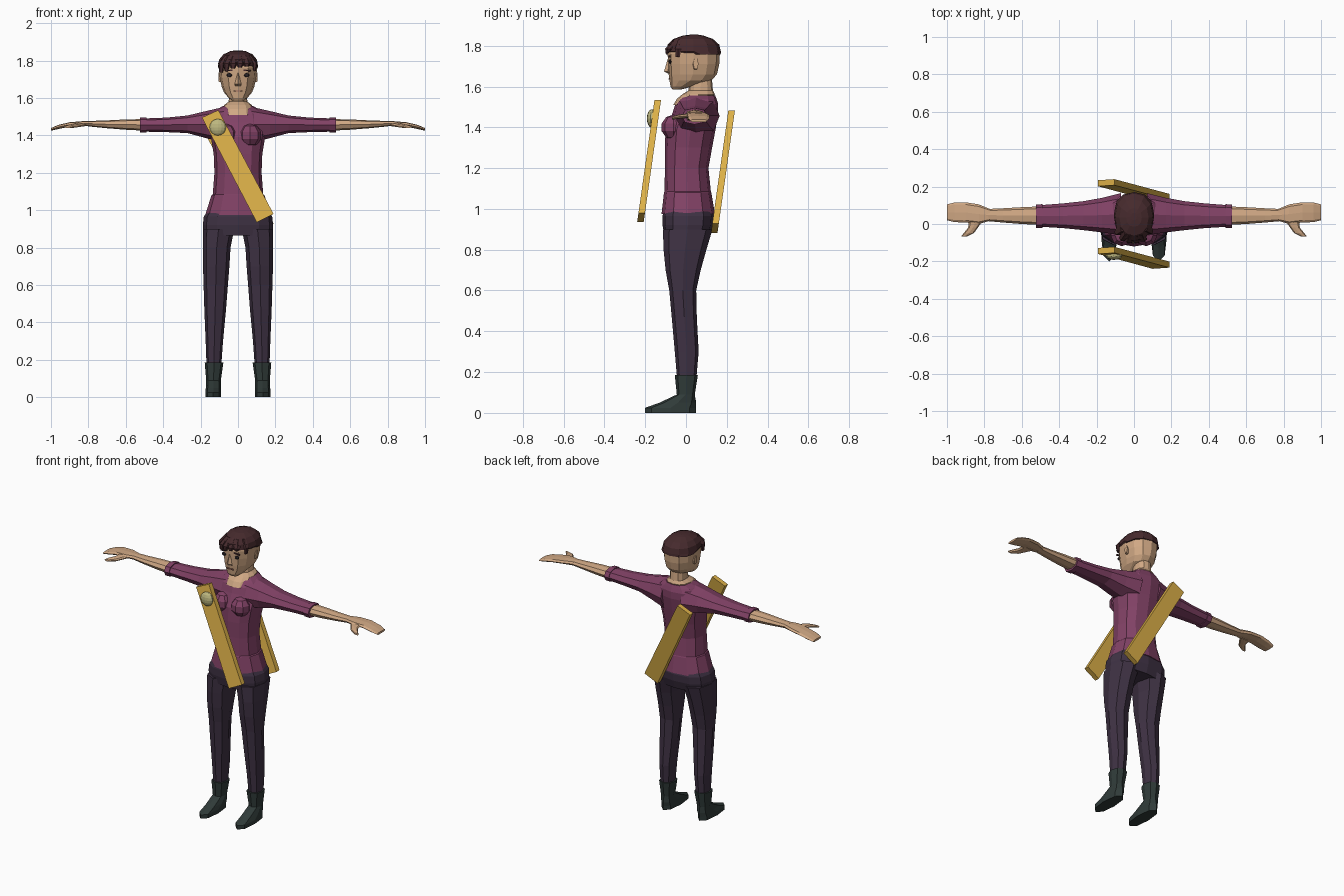
import bpy, bmesh, math
from mathutils import Matrix


def material(name, r, g, b):
    lin = [((c / 255 + 0.055) / 1.055) ** 2.4 for c in (r, g, b)]
    m = bpy.data.materials.new(name)
    m.diffuse_color = (*lin, 1)
    return m


SKIN = material("skin", 208, 168, 132)
SHIRT = material("plum cloth", 130, 66, 102)
TROUSERS = material("dark violet cloth", 63, 50, 68)
BOOT = material("dark green leather", 48, 59, 57)
HAIR = material("dark brown hair", 70, 42, 45)
YELLOW = material("yellow strap", 220, 176, 72)
BADGE = material("pale badge", 190, 184, 128)
EYE = material("eye dark", 40, 34, 38)
LIP = material("lip", 160, 108, 92)


def finish(name, bm, mat, mirror=False):
    bmesh.ops.recalc_face_normals(bm, faces=bm.faces)
    me = bpy.data.meshes.new(name)
    bm.to_mesh(me)
    bm.free()
    me.materials.append(mat)
    ob = bpy.data.objects.new(name, me)
    bpy.context.collection.objects.link(ob)
    if mirror:
        ob.modifiers.new("mirror", 'MIRROR').use_mirror_merge = False
    return ob


def loft(name, rings, mat, axis='z', n=12, power=0.85, mirror=False):
    """Rings are (position on axis, min/max of first other axis, min/max of second)."""
    bm, loops = bmesh.new(), []
    for t, u0, u1, v0, v1 in rings:
        loop = []
        for i in range(n):
            a = 2 * math.pi * i / n
            c, s = math.cos(a), math.sin(a)
            u = (u0 + u1) / 2 + (u1 - u0) / 2 * math.copysign(abs(c) ** power, c)
            v = (v0 + v1) / 2 + (v1 - v0) / 2 * math.copysign(abs(s) ** power, s)
            co = {'x': (t, u, v), 'y': (u, t, v), 'z': (u, v, t)}[axis]
            loop.append(bm.verts.new(co))
        loops.append(loop)
    for a, b in zip(loops, loops[1:]):
        for i in range(n):
            j = (i + 1) % n
            bm.faces.new((a[i], a[j], b[j], b[i]))
    bm.faces.new(loops[0])
    bm.faces.new(loops[-1])
    return finish(name, bm, mat, mirror)


def sym(rings):
    """Shorthand for rings centred on x: (z, half width, y front, y back)."""
    return [(z, -w, w, f, b) for z, w, f, b in rings]


def blob(name, loc, scale, mat, seg=10, mirror=False):
    bm = bmesh.new()
    m = Matrix.Translation(loc) @ Matrix.Diagonal((*scale, 1))
    bmesh.ops.create_uvsphere(bm, u_segments=seg, v_segments=max(4, seg // 2 + 1), radius=1, matrix=m)
    return finish(name, bm, mat, mirror)


def box(name, loc, size, mat, tilt=0, mirror=False):
    bm = bmesh.new()
    m = Matrix.Translation(loc) @ Matrix.Rotation(tilt, 4, 'Y') @ Matrix.Diagonal((*size, 1))
    bmesh.ops.create_cube(bm, size=1, matrix=m)
    return finish(name, bm, mat, mirror)


# Boots and trousers
loft("boot", [(0, .09, .175, -.2, .05), (.025, .09, .175, -.2, .05), (.05, .09, .172, -.13, .05),
              (.09, .092, .17, -.045, .043), (.185, .078, .178, -.055, .058)], BOOT, n=8, mirror=True)
loft("leg", [(.16, .09, .168, -.043, .05), (.3, .08, .173, -.055, .062), (.47, .064, .18, -.07, .053),
             (.6, .054, .184, -.082, .05), (.7, .046, .187, -.1, .072), (.8, .04, .188, -.11, .1),
             (.9, .02, .188, -.113, .13)], TROUSERS, n=8, mirror=True)
loft("hips", sym([(.865, .183, -.105, .115), (.92, .188, -.115, .133), (.965, .183, -.115, .137),
                  (1.0, .16, -.108, .13)]), TROUSERS, power=.75)

# Shirt body, bust, sleeves and cuffs
loft("shirt_body", sym([(.975, .175, -.12, .142), (1.08, .142, -.108, .124), (1.085, .135, -.106, .122),
                        (1.2, .126, -.103, .11), (1.3, .13, -.104, .128), (1.39, .145, -.1, .145),
                        (1.47, .152, -.066, .158), (1.515, .14, -.052, .158), (1.538, .115, -.035, .15),
                        (1.557, .08, -.012, .143)]), SHIRT)
blob("bust", (.065, -.062, 1.4), (.062, .06, .062), SHIRT, seg=8, mirror=True)
loft("sleeve", [(.07, -.06, .165, 1.36, 1.553), (.17, -.045, .14, 1.385, 1.53),
                (.27, -.033, .122, 1.412, 1.506), (.38, -.022, .11, 1.417, 1.495),
                (.51, -.014, .1, 1.42, 1.49)], SHIRT, 'x', 8, mirror=True)
loft("cuff", [(.49, -.021, .106, 1.415, 1.496), (.525, -.021, .104, 1.414, 1.495)],
     SHIRT, 'x', 8, mirror=True)

# Forearms, hands and thumbs
loft("forearm", [(.5, -.005, .094, 1.425, 1.487), (.6, 0, .09, 1.43, 1.485),
                 (.7, .008, .084, 1.438, 1.48), (.79, .016, .08, 1.447, 1.477)],
     SKIN, 'x', 8, mirror=True)
loft("hand", [(.77, .017, .08, 1.447, 1.477), (.83, 0, .105, 1.45, 1.476), (.9, .008, .116, 1.446, 1.47),
              (.96, .01, .115, 1.434, 1.456), (1, .02, .105, 1.425, 1.439)],
     SKIN, 'x', 8, .7, mirror=True)
loft("thumb", [(.03, .8, .88, 1.447, 1.47), (-.02, .835, .887, 1.443, 1.465),
               (-.048, .855, .91, 1.44, 1.46), (-.068, .895, .925, 1.438, 1.452)],
     SKIN, 'y', 8, mirror=True)

# Neck and head
loft("neck", sym([(1.51, .085, -.062, .12), (1.54, .082, -.044, .13), (1.562, .074, -.018, .142),
                  (1.58, .05, .012, .132), (1.65, .046, .02, .126)]), SKIN)
loft("head", sym([(1.585, .03, -.066, -.025), (1.6, .05, -.076, .03), (1.63, .075, -.081, .125),
                  (1.66, .087, -.085, .152), (1.71, .098, -.088, .163), (1.76, .102, -.09, .166),
                  (1.8, .096, -.08, .155), (1.835, .06, -.03, .11)]), SKIN, power=.9)

# Face
loft("nose", sym([(1.664, .016, -.09, -.07), (1.674, .018, -.108, -.07), (1.7, .011, -.1, -.07),
                  (1.735, .008, -.09, -.07)]), SKIN, n=4, power=1)
blob("eye", (.047, -.078, 1.722), (.015, .008, .011), EYE, seg=8, mirror=True)
box("eyebrow", (.048, -.08, 1.747), (.04, .01, .007), HAIR, tilt=.12, mirror=True)
box("mouth", (0, -.082, 1.637), (.046, .008, .007), LIP)
loft("ear", [(.088, .03, .06, 1.68, 1.735), (.104, .035, .062, 1.683, 1.74)],
     SKIN, 'x', 6, 1, mirror=True)

# Hair cap with fringe locks of uneven length
loft("hair_cap", sym([(1.757, .105, -.03, .17), (1.772, .107, -.095, .171), (1.805, .101, -.09, .163),
                      (1.833, .078, -.062, .132), (1.85, .042, -.015, .085), (1.854, .015, .02, .06)]),
     HAIR, power=.9)
for i, (x, y, low, w) in enumerate([(-.088, -.045, 1.735, .018), (-.06, -.076, 1.745, .02),
                                    (-.025, -.088, 1.757, .022), (.012, -.088, 1.764, .022),
                                    (.048, -.08, 1.768, .02), (.09, -.04, 1.745, .013)]):
    loft(f"fringe_lock_{i + 1}", [(low, x - w * .6, x + w * .4, y - .012, y + .01),
                                  (1.785, x - w, x + w, y - .016, y + .02),
                                  (1.83, x * .7 - w * .6, x * .7 + w * .6, y * .5 - .022, y * .5 + .04)],
         HAIR, n=6, power=.8)


# Slanted straps in front and behind
def strap(name, dy, dz):
    bm = bmesh.new()
    sides = []
    for thick in (0, .032):
        sides.append([bm.verts.new((x, -.155 - .142 * (1.53 - z) + thick + dy, z + dz))
                      for x, z in ((-.193, 1.495), (-.105, 1.535), (.19, .98), (.1, .935))])
    a, b = sides
    bm.faces.new(a)
    bm.faces.new(b)
    for i in range(4):
        j = (i + 1) % 4
        bm.faces.new((a[i], a[j], b[j], b[i]))
    finish(name, bm, YELLOW)


strap("front_strap", 0, 0)
strap("back_strap", .362, -.052)
blob("badge", (-.108, -.168, 1.443), (.045, .024, .045), BADGE, seg=14)
